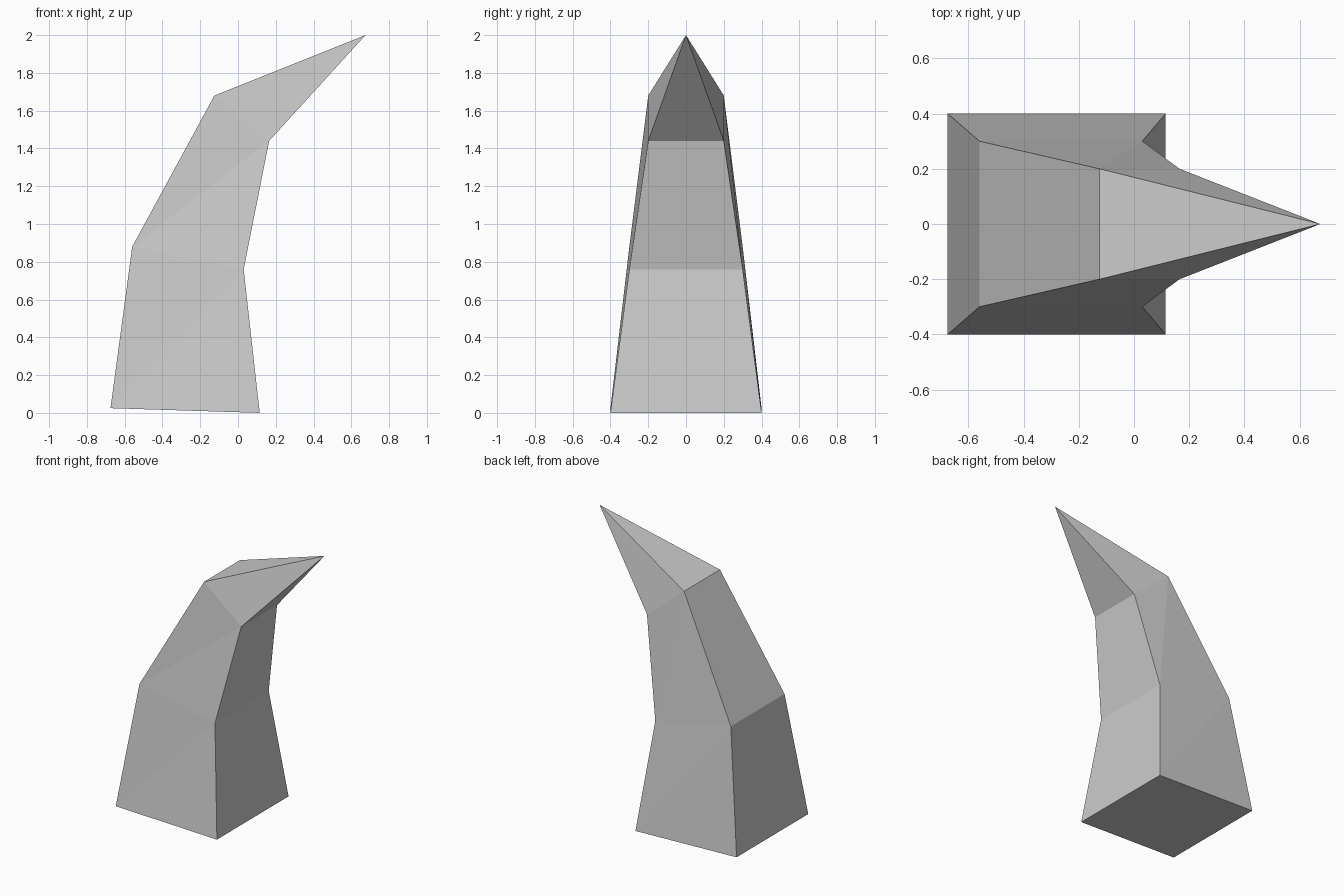
import bpy
import bmesh

cube = bpy.data.objects.get("Cube")
if cube:
    bpy.data.objects.remove(cube, do_unlink=True)

# Single plain grey
grey = bpy.data.materials.new("light_grey")
grey.use_nodes = True
colour = (0.6, 0.6, 0.6, 1)
grey.diffuse_color = colour
grey.node_tree.nodes["Principled BSDF"].inputs["Base Color"].default_value = colour

# Horn cross-sections: outer (x, z), inner (x, z), half width
sections = [
    ((-0.675, 0.025), (0.115, 0.0), 0.4),
    ((-0.56, 0.88), (0.03, 0.76), 0.3),
    ((-0.125, 1.68), (0.165, 1.44), 0.2),
]
tip_point = (0.675, 0, 2)

bm = bmesh.new()
rings = []
for (ox, oz), (ix, iz), w in sections:
    corners = [(ox, -w, oz), (ix, -w, iz), (ix, w, iz), (ox, w, oz)]
    rings.append([bm.verts.new(c) for c in corners])

# Base cap and walls; the twisted side walls are split along their folds
bm.faces.new(rings[0][::-1])
for low, high in zip(rings, rings[1:]):
    for i in range(4):
        j = (i + 1) % 4
        a, b, c, d = low[i], low[j], high[j], high[i]
        if i == 0:
            # front side
            if low is rings[0]:
                bm.faces.new((a, b, c))
                bm.faces.new((a, c, d))
            else:
                bm.faces.new((a, b, c))
                bm.faces.new((a, c, d))
        elif i == 2:
            # back side
            bm.faces.new((a, b, c))
            bm.faces.new((a, c, d))
        else:
            bm.faces.new((a, b, c, d))

# Pointed tip
tip = bm.verts.new(tip_point)
for i in range(4):
    bm.faces.new((rings[-1][i], rings[-1][(i + 1) % 4], tip))
bmesh.ops.recalc_face_normals(bm, faces=bm.faces[:])

mesh = bpy.data.meshes.new("curved_horn")
bm.to_mesh(mesh)
bm.free()
mesh.materials.append(grey)
horn = bpy.data.objects.new("curved_horn", mesh)
bpy.context.collection.objects.link(horn)
